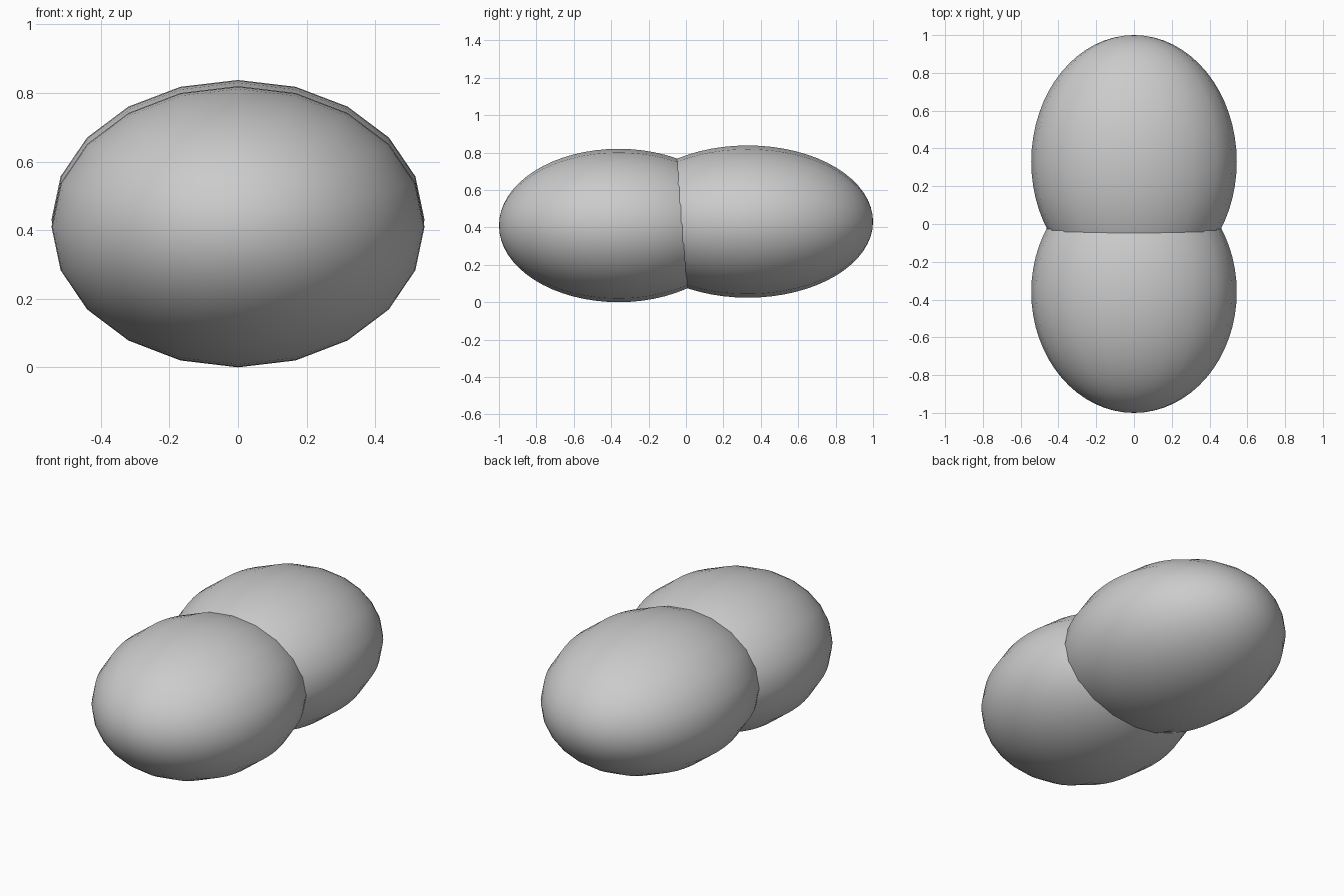
import bpy, bmesh
from math import radians
from mathutils import Matrix

if "Cube" in bpy.data.objects:
    bpy.data.objects.remove(bpy.data.objects["Cube"])


def lobe(name, centre, radii):
    # Sphere with its poles along y, stretched to an ellipsoid
    bm = bmesh.new()
    bmesh.ops.create_uvsphere(bm, u_segments=20, v_segments=32, radius=1)
    shape = (Matrix.Translation(centre)
             @ Matrix.Diagonal((*radii, 1))
             @ Matrix.Rotation(radians(90), 4, 'X'))
    bm.transform(shape)
    for f in bm.faces:
        f.smooth = True
    mesh = bpy.data.meshes.new(name)
    bm.to_mesh(mesh)
    bm.free()
    obj = bpy.data.objects.new(name, mesh)
    bpy.context.collection.objects.link(obj)
    return obj


# Two overlapping lobes, the back one slightly longer and higher
lobe("front_lobe", (0, -0.36, 0.41), (0.544, 0.64, 0.41))
lobe("back_lobe", (0, 0.33, 0.431), (0.544, 0.67, 0.407))
